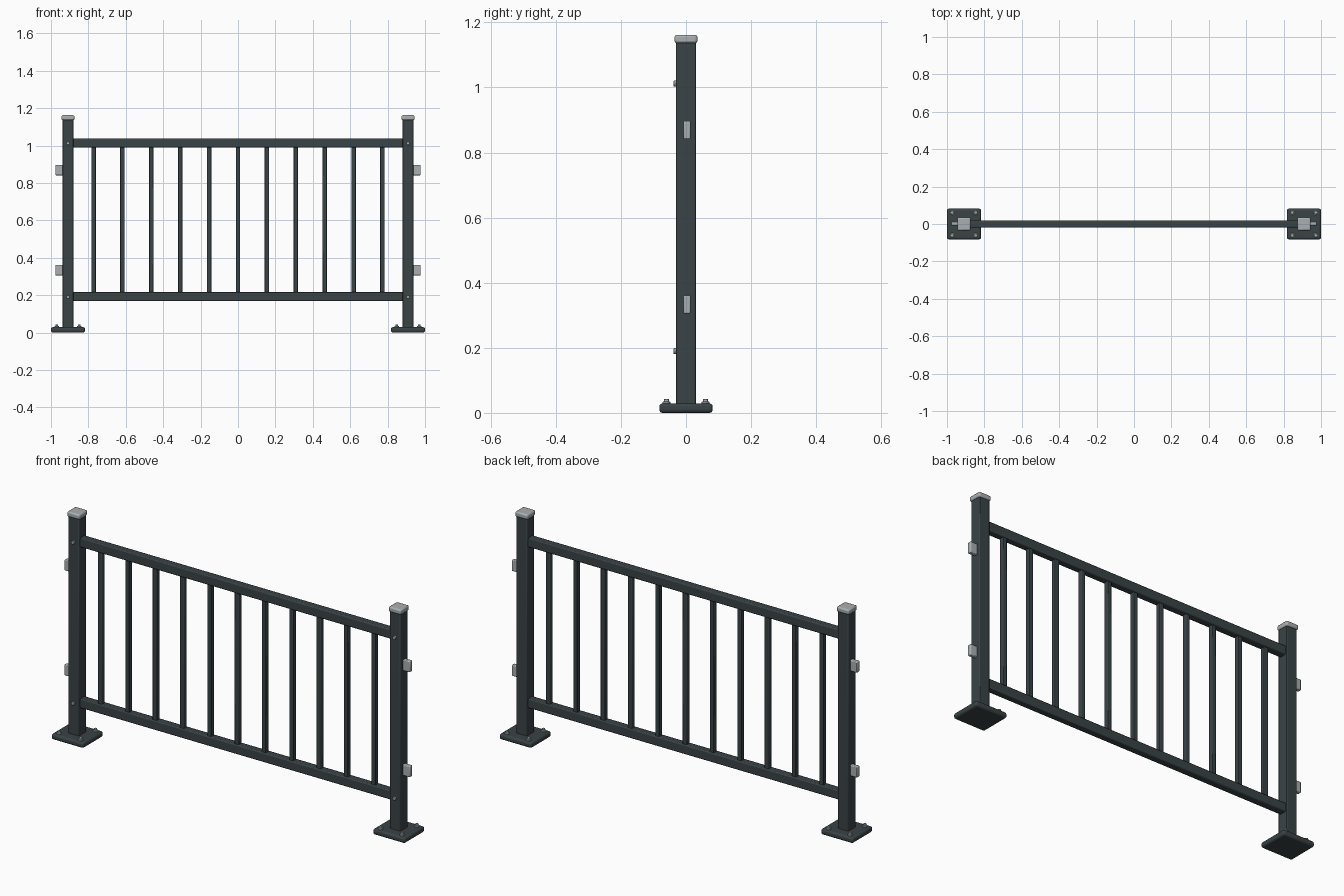
import bpy, math

if "Cube" in bpy.data.objects:
    bpy.data.objects.remove(bpy.data.objects["Cube"])


def material(name, rgb):
    m = bpy.data.materials.new(name)
    m.diffuse_color = (*rgb, 1)
    m.use_nodes = True
    m.node_tree.nodes["Principled BSDF"].inputs["Base Color"].default_value = m.diffuse_color
    return m


DARK = material("dark_paint", (0.042, 0.056, 0.062))
STEEL = material("light_steel", (0.40, 0.43, 0.44))


def finish(ob, name, mat, bevel, segments=2):
    ob.name = name
    ob.data.materials.append(mat)
    if bevel:
        b = ob.modifiers.new("bevel", 'BEVEL')
        b.width, b.segments, b.limit_method = bevel, segments, 'ANGLE'
    bpy.ops.object.shade_smooth_by_angle(angle=math.radians(35))
    return ob


def box(name, lo, hi, mat=DARK, bevel=0.003, segments=2):
    bpy.ops.mesh.primitive_cube_add(size=1, location=[(a + b) / 2 for a, b in zip(lo, hi)])
    ob = bpy.context.object
    ob.scale = [b - a for a, b in zip(lo, hi)]
    bpy.ops.object.transform_apply(location=False, rotation=False, scale=True)
    return finish(ob, name, mat, bevel, segments)


def disc(name, loc, r, h, rot=(0, 0, 0), sides=16, bevel=0.0015):
    bpy.ops.mesh.primitive_cylinder_add(vertices=sides, radius=r, depth=h,
                                        location=loc, rotation=rot)
    return finish(bpy.context.object, name, STEEL, bevel, 1)


POST_X = 0.909
RAILS = (0.192, 1.014)

for side, s in (("left", -1), ("right", 1)):
    x = s * POST_X
    # post, base plate and cap
    box(side + "_post", (x - 0.03, -0.03, 0.02), (x + 0.03, 0.03, 1.14), bevel=0.004)
    box(side + "_base_plate", (x - 0.091, -0.082, 0), (x + 0.091, 0.082, 0.029),
        bevel=0.010, segments=3)
    box(side + "_post_cap", (x - 0.035, -0.035, 1.136), (x + 0.035, 0.035, 1.162), STEEL, 0.007)
    # anchor bolts with washers
    for dx in (-0.061, 0.061):
        for dy in (-0.06, 0.06):
            disc(side + "_washer", (x + dx, dy, 0.031), 0.012, 0.008)
            disc(side + "_anchor_bolt", (x + dx, dy, 0.0365), 0.008, 0.013, sides=6, bevel=0.001)
    # outer connecting brackets
    for z in (0.333, 0.869):
        xa, xb = sorted((s * 0.93, s * 0.977))
        box(side + "_bracket", (xa, -0.008, z - 0.028), (xb, 0.014, z + 0.028), STEEL, 0.004)
    # front screws at rail height
    for z in RAILS:
        disc(side + "_rail_screw", (x, -0.033, z - 0.002), 0.009, 0.011, (math.pi / 2, 0, 0))

# horizontal rails
for name, z in zip(("bottom_rail", "top_rail"), RAILS):
    box(name, (-0.89, -0.019, z - 0.024), (0.89, 0.019, z + 0.024), bevel=0.005)

# vertical balusters
for i in range(-5, 6):
    x = i * 0.1545
    box("baluster", (x - 0.012, -0.012, RAILS[0]), (x + 0.012, 0.012, RAILS[1]), bevel=0.003)
